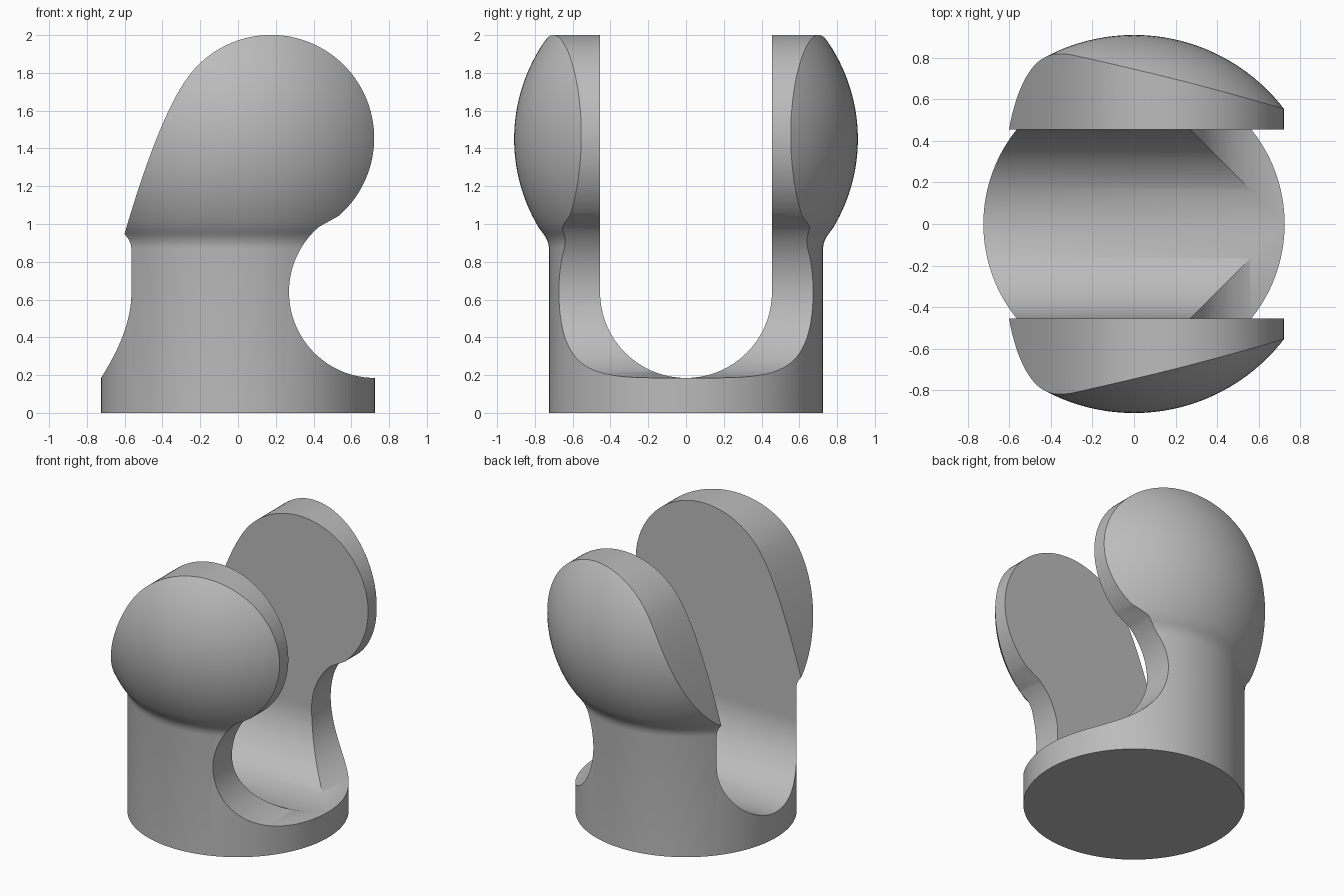
import bpy, bmesh
from math import sin, cos, radians, sqrt, tau
from mathutils import Vector

cube = bpy.data.objects.get("Cube")
if cube:
    bpy.data.objects.remove(cube, do_unlink=True)

BASE_R = 0.725          # cylinder radius
BALL_R, BALL_Z = 0.91, 1.45
CUT_R, CUT_Z = 0.455, 0.64   # slot and neck share one radius


def arc(cx, cz, r, start, end, n):
    angles = [radians(start + (end - start) * i / n) for i in range(n + 1)]
    return [(cx + r * cos(a), cz + r * sin(a)) for a in angles]


def finish(name, bm):
    bmesh.ops.recalc_face_normals(bm, faces=bm.faces)
    mesh = bpy.data.meshes.new(name)
    bm.to_mesh(mesh)
    bm.free()
    obj = bpy.data.objects.new(name, mesh)
    bpy.context.collection.objects.link(obj)
    return obj


def prism(name, outline, to_3d, depth):
    """Extrude a closed 2D outline along a depth vector."""
    bm = bmesh.new()
    face = bm.faces.new([bm.verts.new(to_3d(a, b)) for a, b in outline])
    ext = bmesh.ops.extrude_face_region(bm, geom=[face])
    verts = [v for v in ext["geom"] if isinstance(v, bmesh.types.BMVert)]
    bmesh.ops.translate(bm, verts=verts, vec=depth)
    return finish(name, bm)


def lathe(name, profile, steps):
    bm = bmesh.new()
    verts = [bm.verts.new((r, 0, z)) for r, z in profile]
    edges = [bm.edges.new(pair) for pair in zip(verts, verts[1:])]
    bmesh.ops.spin(bm, geom=verts + edges, axis=(0, 0, 1), cent=(0, 0, 0),
                   angle=tau, steps=steps, use_duplicate=False)
    bmesh.ops.remove_doubles(bm, verts=bm.verts, dist=0.0005)
    return finish(name, bm)


def cut(obj, tool, operation):
    mod = obj.modifiers.new(tool.name, "BOOLEAN")
    mod.object, mod.operation, mod.solver = tool, operation, "EXACT"
    bpy.context.view_layer.objects.active = obj
    bpy.ops.object.modifier_apply(modifier=mod.name)
    bpy.data.objects.remove(tool, do_unlink=True)


# Turned body: cylinder, small fillet, ball
profile = [(0, 0), (BASE_R, 0), (BASE_R, 0.87), (0.728, 0.892), (0.735, 0.915),
           (0.746, 0.935), (0.76, 0.955)]
profile += arc(0, BALL_Z, BALL_R, -31.5, 90, 48)
profile[-1] = (0, BALL_Z + BALL_R)
body = lathe("clevis_body", profile, 128)

# Side outline: base, round neck notch, round head, sloping back
neck = arc(BASE_R, CUT_Z, CUT_R, 270, 131, 40)
head = arc(0.175, 1.455, 0.546, -49, 140, 56)
p0, p1, p2 = Vector(head[-1]), Vector((-0.407, 1.61)), Vector((-0.6, 0.95))
back = [tuple(p0 * (1 - t) ** 2 + p1 * 2 * t * (1 - t) + p2 * t * t)
        for t in [i / 16 for i in range(1, 17)]]
outline = ([(-1, -0.2), (1, -0.2), (1, neck[0][1])] + neck + head + back
           + [(-0.75, 0.45), (-1, 0.45)])
side_shape = prism("side_shape", outline, lambda x, z: (x, -1.2, z), (0, 2.4, 0))
cut(body, side_shape, "INTERSECT")

# Round-bottomed slot between the two cheeks
slot_outline = arc(0, CUT_Z, CUT_R, 180, 360, 64) + [(CUT_R, 2.6), (-CUT_R, 2.6)]
slot = prism("slot", slot_outline, lambda y, z: (-1.2, y, z), (2.4, 0, 0))
cut(body, slot, "DIFFERENCE")

# Plain grey material
grey = bpy.data.materials.new("plain grey")
grey.use_nodes = True
colour = (0.5, 0.5, 0.5, 1)
grey.diffuse_color = colour
grey.node_tree.nodes["Principled BSDF"].inputs["Base Color"].default_value = colour
body.data.materials.clear()
body.data.materials.append(grey)
for poly in body.data.polygons:
    poly.material_index = 0

# Smooth curves, crisp edges
bpy.ops.object.select_all(action="DESELECT")
body.select_set(True)
bpy.context.view_layer.objects.active = body
bpy.ops.object.shade_smooth_by_angle(angle=radians(30))
